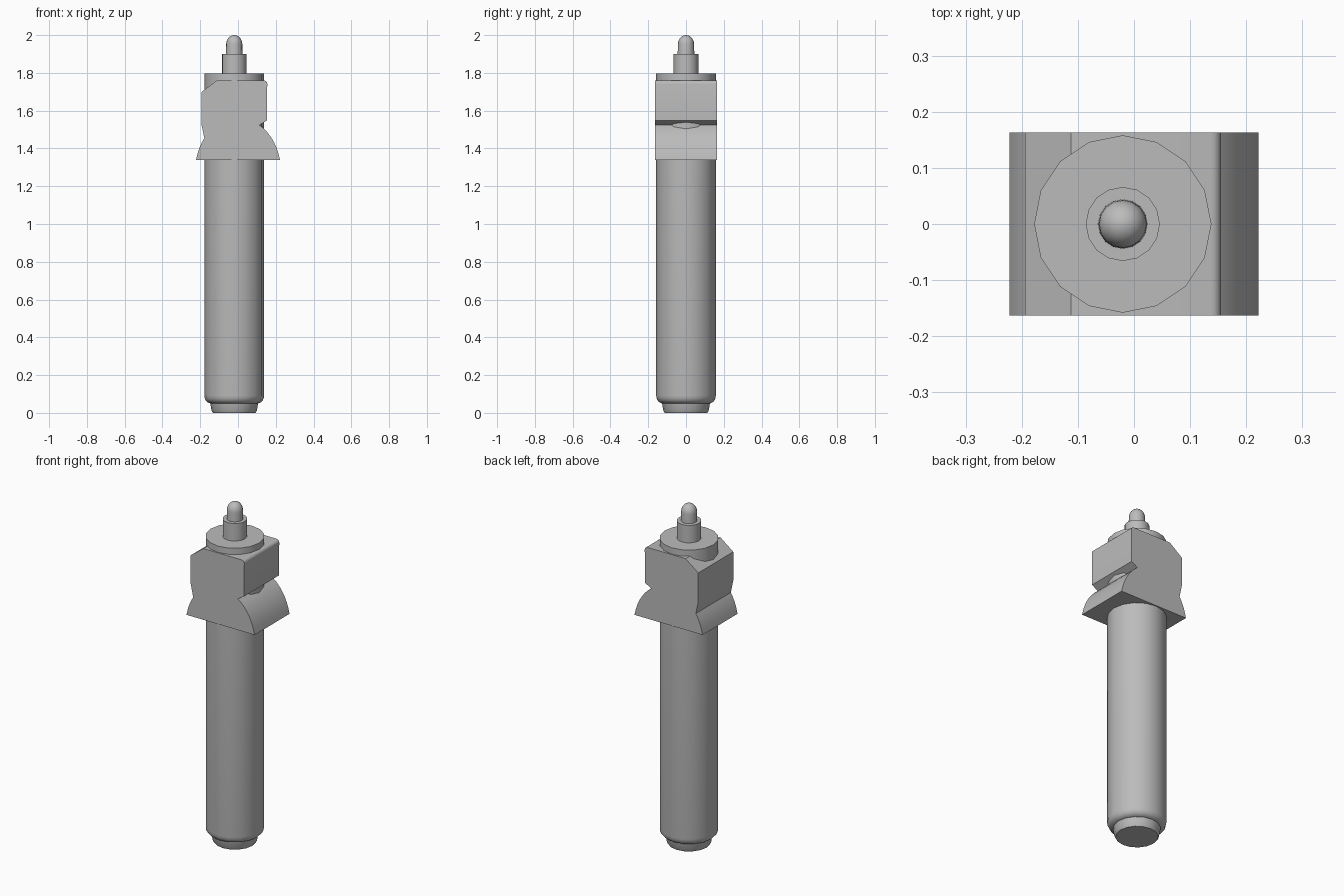
import bpy, bmesh, math

cube = bpy.data.objects.get("Cube")
if cube:
    bpy.data.objects.remove(cube, do_unlink=True)

AXIS_X = -0.02

grey = bpy.data.materials.new("plain grey")
grey.use_nodes = True
colour = (0.5, 0.5, 0.5, 1)
grey.diffuse_color = colour
grey.node_tree.nodes["Principled BSDF"].inputs["Base Color"].default_value = colour


def finish(name, bm, angle):
    bmesh.ops.recalc_face_normals(bm, faces=bm.faces)
    mesh = bpy.data.meshes.new(name)
    bm.to_mesh(mesh)
    bm.free()
    mesh.materials.append(grey)
    obj = bpy.data.objects.new(name, mesh)
    bpy.context.collection.objects.link(obj)
    bpy.ops.object.select_all(action='DESELECT')
    obj.select_set(True)
    bpy.context.view_layer.objects.active = obj
    bpy.ops.object.shade_smooth_by_angle(angle=math.radians(angle))
    return obj


def lathe(name, profile, sides, angle=35):
    """Turn (radius, height) points about the pin axis; flat caps at the ends."""
    bm = bmesh.new()
    rings = []
    for r, z in profile:
        rings.append([bm.verts.new((AXIS_X + r * math.cos(a), r * math.sin(a), z))
                      for a in (math.tau * i / sides for i in range(sides))])
    for low, high in zip(rings, rings[1:]):
        for i in range(sides):
            j = (i + 1) % sides
            bm.faces.new((low[i], low[j], high[j], high[i]))
    bm.faces.new(rings[0])
    bm.faces.new(rings[-1])
    return finish(name, bm, angle)


def arc(cx, cz, rx, rz, start, end, steps):
    return [(cx + rx * math.cos(a), cz + rz * math.sin(a))
            for a in (math.radians(start + (end - start) * i / steps) for i in range(steps + 1))]


# Long barrel with a rounded lower rim
lathe("barrel", [(0.126, 0.05)] + arc(0.128, 0.092, 0.03, 0.04, -80, 0, 4) + [(0.158, 1.797)], 16)

# Foot plug
lathe("foot_plug", [(0.113, 0.0), (0.12, 0.012), (0.128, 0.058)], 16)

# Stem and domed plunger tip
lathe("stem", [(0.066, 1.75), (0.066, 1.9)], 16)
lathe("plunger_tip", [(0.045, 1.85)] + arc(0, 1.951, 0.043, 0.049, 0, 84, 6), 16, 50)

# Clamp block: side outline extruded along y
right_flare = arc(-0.02, 1.29, 0.245, 0.28, 10, 50, 6)
left_flare = arc(0.02, 1.29, 0.245, 0.28, 144, 170, 5)
outline = [(0.222, 1.34)] + right_flare[1:] + [(0.113, 1.524), (0.153, 1.548)]
outline += arc(0.137, 1.742, 0.018, 0.018, 0, 90, 4)
outline += [(-0.112, 1.76), (-0.194, 1.698), (-0.194, 1.53)]
outline += left_flare[:-1] + [(-0.222, 1.34)]

bm = bmesh.new()
face = bm.faces.new([bm.verts.new((x, -0.163, z)) for x, z in outline])
result = bmesh.ops.extrude_face_region(bm, geom=[face])
moved = [v for v in result["geom"] if isinstance(v, bmesh.types.BMVert)]
bmesh.ops.translate(bm, verts=moved, vec=(0, 0.326, 0))
finish("clamp_block", bm, 30)
